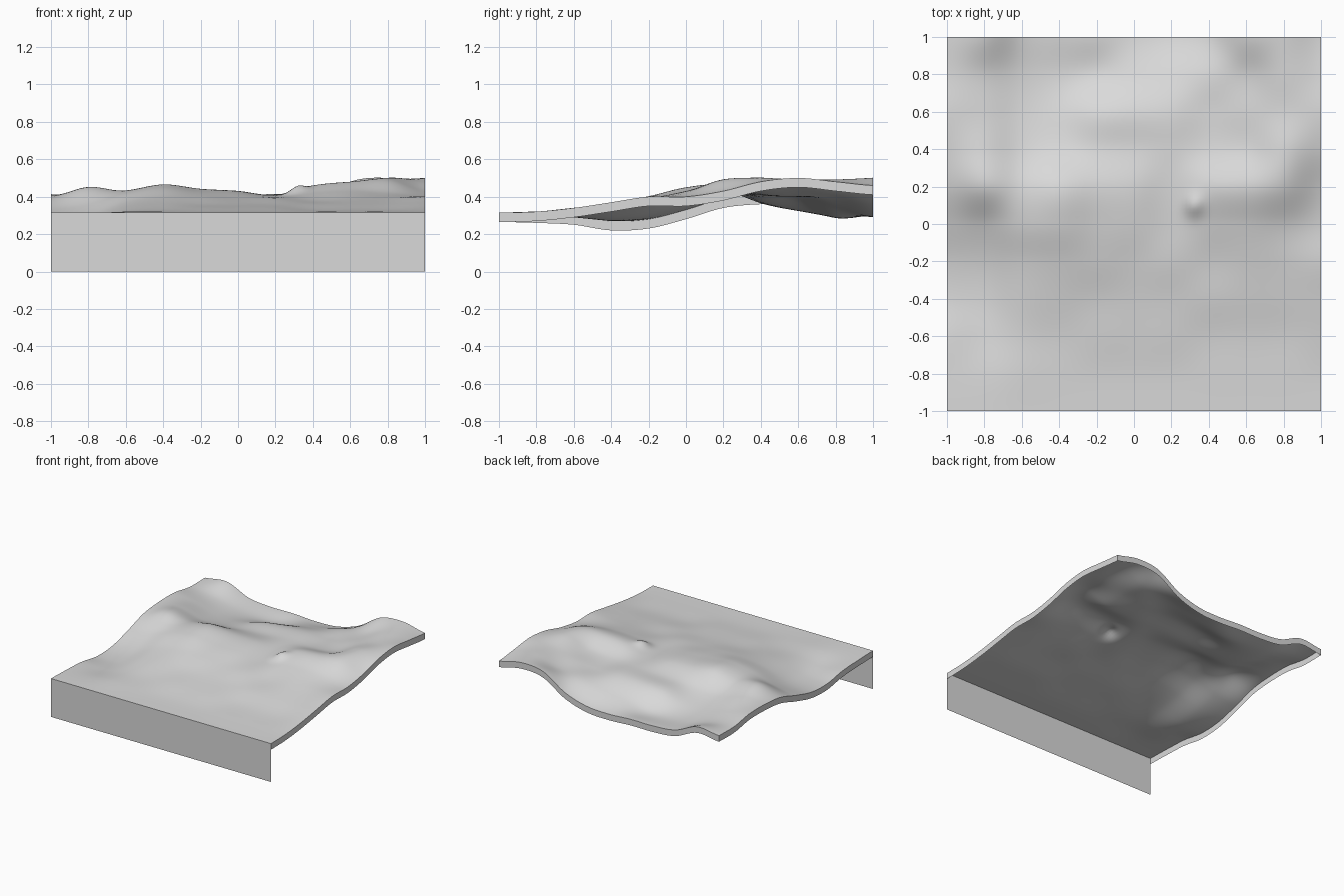
import bpy, bmesh, math

cube = bpy.data.objects.get("Cube")
if cube:
    bpy.data.objects.remove(cube, do_unlink=True)

CELLS = 100
RIM = 0.05
EDGE = 31.5

# Coarse elevations in hundredths: rows run front to back, columns -x to +x
HEIGHTS = [
    [EDGE] * 11,
    [31, 31] + [32] * 9,
    [30, 29, 32, 33, 34, 34, 34, 33, 33, 33, 34],
    [27, 28, 34, 36, 36, 36, 36, 36, 36, 36, 37],
    [28, 30, 37, 40, 40, 39, 39, 38, 39, 39, 40],
    [33, 36, 42, 45, 43, 42, 40, 42, 43, 42, 40],
    [39, 45, 43, 46, 44, 43, 41, 46, 48, 49, 43],
    [41, 42, 37, 37, 39, 40, 41, 41, 43, 50, 48],
    [41, 38, 33, 33, 38, 40, 41, 40, 43, 48, 50],
    [38, 36, 31, 29, 29, 33, 36, 40, 43, 49, 48],
    [38, 40, 32, 30, 30, 29, 30, 36, 48, 50, 46],
]


def spline(values, t):
    """Smooth curve through evenly spaced values, t from 0 to 1."""
    last = len(values) - 1
    i = min(int(t * last), last - 1)
    f = t * last - i
    b, c = values[i], values[i + 1]
    a = values[i - 1] if i > 0 else b
    d = values[i + 2] if i + 2 <= last else c
    return b + f / 2 * (c - a + f * (2*a - 5*b + 4*c - d + f * (3*b - 3*c + d - a)))


def height(x, y):
    row = [spline(r, (x + 1) / 2) for r in HEIGHTS]
    z = spline(row, (y + 1) / 2) / 100
    # small rocky ledge at the end of the right ridge
    return z + 0.03 * math.exp(-((x - 0.32) / 0.05) ** 2 - ((y - 0.1) / 0.06) ** 2)


stone = bpy.data.materials.new("light_grey")
stone.use_nodes = True
colour = (0.7, 0.7, 0.7, 1)
stone.diffuse_color = colour
stone.node_tree.nodes["Principled BSDF"].inputs["Base Color"].default_value = colour


def add_object(name, bm):
    mesh = bpy.data.meshes.new(name)
    bm.to_mesh(mesh)
    bm.free()
    mesh.materials.append(stone)
    obj = bpy.data.objects.new(name, mesh)
    bpy.context.collection.objects.link(obj)


def add_skirt(name, path, bottom):
    """Vertical sheet hanging from a ground edge down to bottom(z)."""
    bm = bmesh.new()
    pairs = []
    for x, y in path:
        z = height(x, y)
        pairs.append((bm.verts.new((x, y, z)), bm.verts.new((x, y, bottom(z)))))
    for (a, b), (c, d) in zip(pairs, pairs[1:]):
        bm.faces.new((a, b, d, c))
    add_object(name, bm)


# Ground surface
bm = bmesh.new()
bmesh.ops.create_grid(bm, x_segments=CELLS, y_segments=CELLS, size=1)
for v in bm.verts:
    v.co.z = height(v.co.x, v.co.y)
for f in bm.faces:
    f.smooth = True
add_object("ground_surface", bm)

# Thin rim along the two sides and the back
steps = [2 * i / CELLS - 1 for i in range(CELLS + 1)]
add_skirt("left_rim", [(1, s) for s in steps], lambda z: z - RIM)
add_skirt("back_rim", [(-s, 1) for s in steps], lambda z: z - RIM)
add_skirt("right_rim", [(-1, -s) for s in steps], lambda z: z - RIM)

# Tall front wall
add_skirt("front_wall", [(-1, -1), (1, -1)], lambda z: 0)
